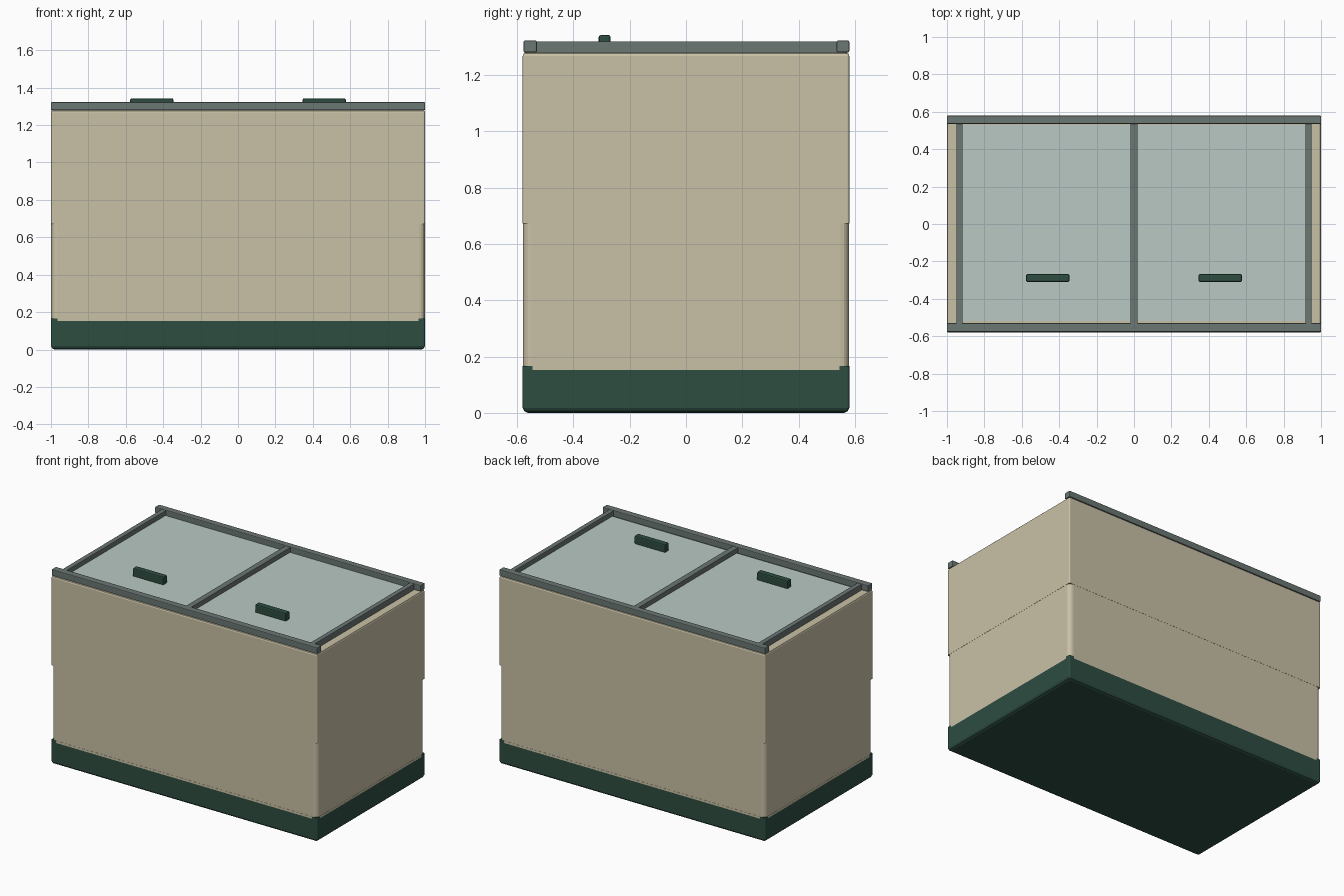
import bpy, bmesh, math

if "Cube" in bpy.data.objects:
    bpy.data.objects.remove(bpy.data.objects["Cube"])


def material(name, rgb):
    m = bpy.data.materials.new(name)
    m.diffuse_color = (*rgb, 1)
    m.use_nodes = True
    m.node_tree.nodes["Principled BSDF"].inputs["Base Color"].default_value = m.diffuse_color
    return m


CREAM = material("cream_panel", (0.584, 0.533, 0.381))
GREEN = material("dark_green", (0.026, 0.074, 0.053))
GREY = material("grey_frame", (0.147, 0.184, 0.175))
GLASS = material("pale_glass", (0.479, 0.584, 0.546))

HX, HY, GUARD, SEG = 1.0, 0.58, 0.035, 4
PER = SEG + 3  # points in each corner group


def finish(bm, name, mats):
    bmesh.ops.recalc_face_normals(bm, faces=bm.faces[:])
    me = bpy.data.meshes.new(name)
    bm.to_mesh(me)
    bm.free()
    ob = bpy.data.objects.new(name, me)
    bpy.context.collection.objects.link(ob)
    for m in mats:
        me.materials.append(m)
    return ob


def outline(inset, r):
    """Rounded rectangle with a guard point either side of each corner."""
    hx, hy = HX - inset, HY - inset
    pts = []
    for q, (sx, sy) in enumerate([(1, 1), (-1, 1), (-1, -1), (1, -1)]):
        side = (sx * hx, sy * (hy - GUARD))
        flat = (sx * (hx - GUARD), sy * hy)
        first, last = (side, flat) if q % 2 == 0 else (flat, side)
        pts.append(first)
        for i in range(SEG + 1):
            a = (q + i / SEG) * math.pi / 2
            pts.append((sx * (hx - r) + r * math.cos(a), sy * (hy - r) + r * math.sin(a)))
        pts.append(last)
    return pts


# Cabinet: lofted rings (height, inset, corner radius), relieved at the lower corners
rings = [(0, 0.018, 0.008), (0.006, 0.006, 0.008), (0.018, 0, 0.008),
         (0.152, 0, 0.008), (0.166, 0, 0.008), (0.166, 0.001, 0.03),
         (0.672, 0.001, 0.03), (0.672, 0, 0.008), (1.268, 0, 0.008),
         (1.276, 0.003, 0.008), (1.28, 0.01, 0.008)]
bm = bmesh.new()
loops = [[bm.verts.new((x, y, z)) for x, y in outline(ins, r)] for z, ins, r in rings]
bm.faces.new(loops[0]).material_index = 1
bm.faces.new(loops[-1])
n = PER * 4
for k in range(len(loops) - 1):
    for i in range(n):
        j = (i + 1) % n
        f = bm.faces.new((loops[k][i], loops[k][j], loops[k + 1][j], loops[k + 1][i]))
        corner = i % PER != PER - 1
        f.material_index = 1 if k < 3 or (k < 5 and corner) else 0
finish(bm, "cabinet", [CREAM, GREEN])


def box(name, x, y, z, mat, bevel=0.005):
    bm = bmesh.new()
    bmesh.ops.create_cube(bm, size=1)
    for v in bm.verts:
        for axis, (lo, hi) in enumerate((x, y, z)):
            v.co[axis] = (lo + hi) / 2 + v.co[axis] * (hi - lo)
    ob = finish(bm, name, [mat])
    if bevel:
        mod = ob.modifiers.new("soft_edges", "BEVEL")
        mod.width, mod.segments = bevel, 2
    return ob


# Top frame: long rails, end bars and centre divider
box("front_rail", (-1, 1), (-0.577, -0.53), (1.28, 1.323), GREY)
box("back_rail", (-1, 1), (0.535, 0.58), (1.28, 1.323), GREY)
box("centre_bar", (-0.02, 0.02), (-0.535, 0.54), (1.275, 1.32), GREY, 0.003)
for s, side in ((-1, "left"), (1, "right")):
    def span(a, b):
        return tuple(sorted((s * a, s * b)))
    box(side + "_end_bar", span(0.917, 0.95), (-0.535, 0.54), (1.275, 1.32), GREY, 0.003)
    # Glass lid and its handle
    box(side + "_glass_lid", span(0.015, 0.92), (-0.518, 0.53), (1.27, 1.288), GLASS, 0)
    box(side + "_handle", span(0.345, 0.577), (-0.31, -0.268), (1.285, 1.342), GREEN, 0.007)
